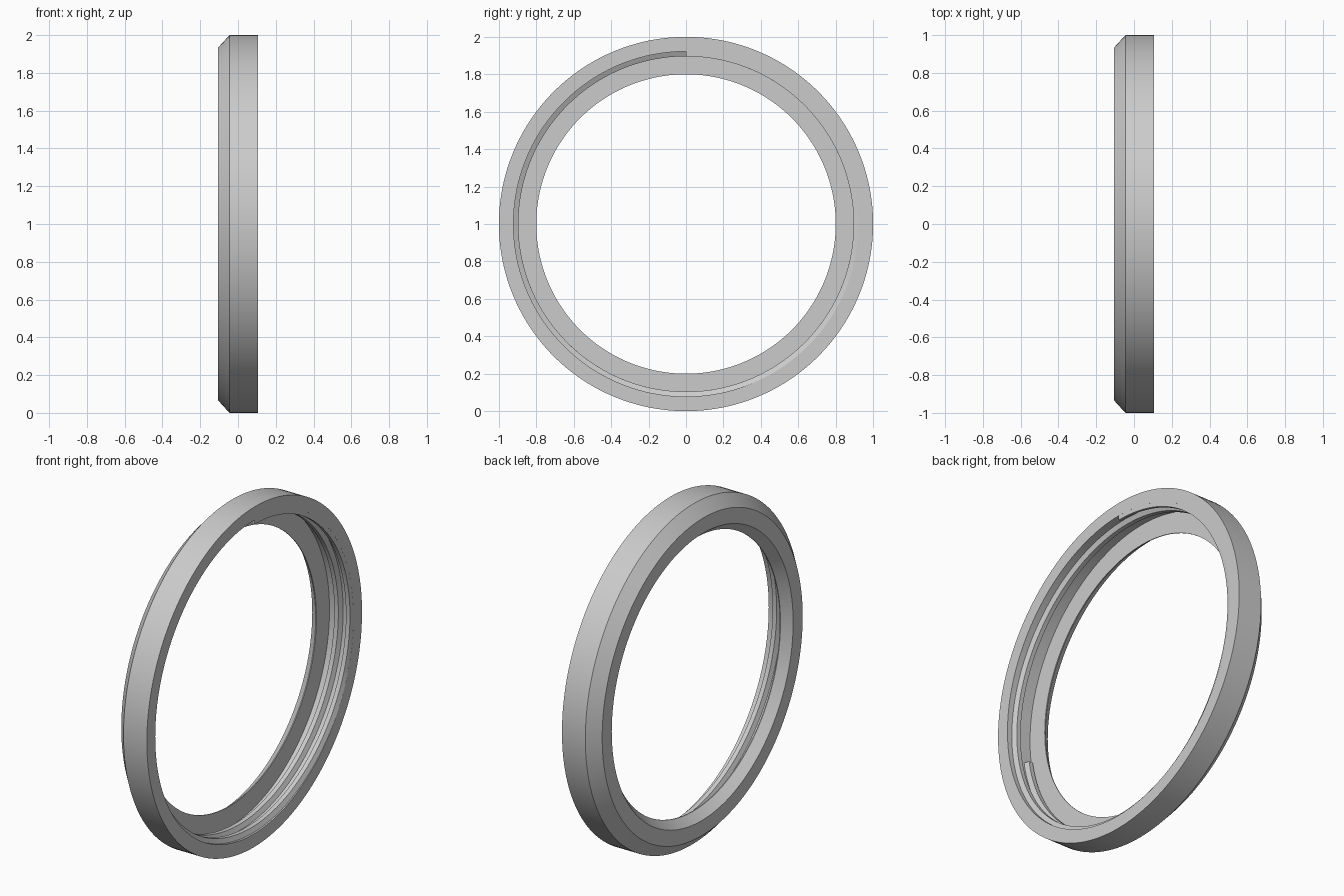
import bpy, bmesh, math
from mathutils import Vector

cube = bpy.data.objects.get("Cube")
if cube:
    bpy.data.objects.remove(cube, do_unlink=True)

SEGMENTS = 160
MOUTH = 0.107      # open end of the ring, facing +x
WALL = 0.922       # radius of the threaded wall

grey = bpy.data.materials.new("plain grey")
grey.use_nodes = True
grey.diffuse_color = (0.6, 0.6, 0.6, 1)
grey.node_tree.nodes["Principled BSDF"].inputs["Base Color"].default_value = (0.6, 0.6, 0.6, 1)


def around(x, r, angle):
    """Point at radius r about the ring axis; angle 0 is +y, a quarter turn is up."""
    return Vector((x, r * math.cos(angle), 1 + r * math.sin(angle)))


def sweep(name, sections, closed):
    """Skin a list of equal cross-sections, capping the ends of an open sweep."""
    bm = bmesh.new()
    rings = [[bm.verts.new(p) for p in section] for section in sections]
    n = len(rings[0])
    pairs = list(zip(rings, rings[1:]))
    if closed:
        pairs.append((rings[-1], rings[0]))
    for a, b in pairs:
        for i in range(n):
            j = (i + 1) % n
            bm.faces.new((a[i], a[j], b[j], b[i]))
    if not closed:
        bm.faces.new(rings[0])
        bm.faces.new(rings[-1])
    bmesh.ops.recalc_face_normals(bm, faces=bm.faces)
    mesh = bpy.data.meshes.new(name)
    bm.to_mesh(mesh)
    bm.free()
    mesh.materials.append(grey)
    obj = bpy.data.objects.new(name, mesh)
    bpy.context.collection.objects.link(obj)
    bpy.ops.object.select_all(action='DESELECT')
    obj.select_set(True)
    bpy.context.view_layer.objects.active = obj
    bpy.ops.object.shade_smooth_by_angle(angle=math.radians(20))
    return obj


# Ring body: chamfered back, tapered lip, shoulder and wide threaded wall
profile = [(MOUTH, 1), (-0.045, 1), (-MOUTH, 0.932), (-MOUTH, 0.843),
           (-0.055, 0.8), (-0.05, 0.8), (-0.05, WALL), (MOUTH, WALL)]
sweep("ring_body", [[around(x, r, math.tau * k / SEGMENTS) for x, r in profile]
                    for k in range(SEGMENTS)], closed=True)

# Internal thread: a trapezoid ridge rising from the shoulder to the mouth
ridge = [(-0.026, WALL + 0.01), (-0.026, WALL), (-0.013, 0.896),
         (0.013, 0.896), (0.026, WALL), (0.026, WALL + 0.01)]
START, END = math.radians(190), math.radians(90 + 720)
X_START, X_END = -0.023, 0.107
steps = int(SEGMENTS * (END - START) / math.tau)
sections = []
for k in range(steps + 1):
    t = k / steps
    centre = X_START + (X_END - X_START) * t
    angle = START + (END - START) * t
    sections.append([around(min(centre + dx, MOUTH - 0.0005 + dx * 0.005), r, angle)
                     for dx, r in ridge])
sweep("thread_ridge", sections, closed=False)
